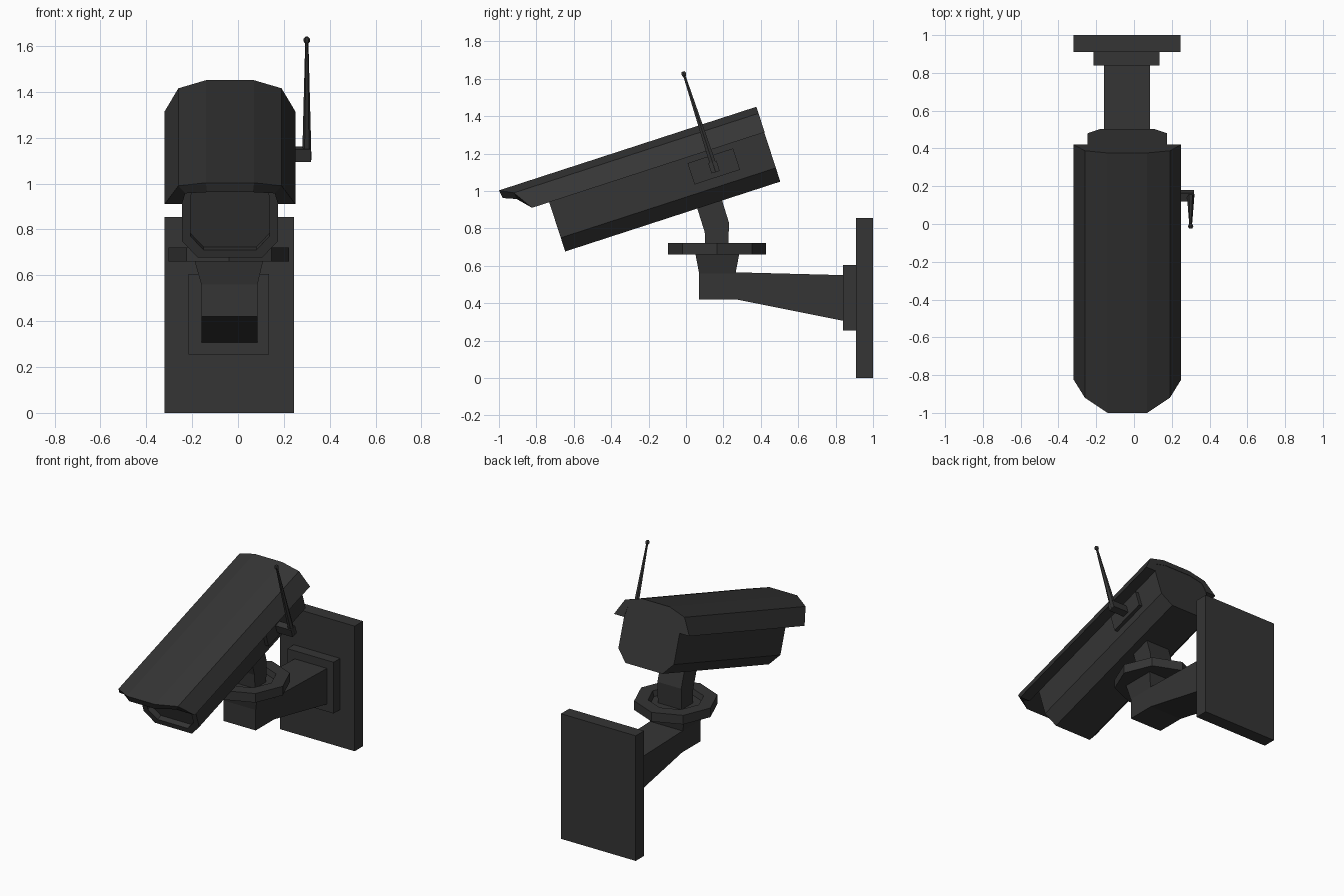
import bpy, bmesh
from math import radians, cos, sin, pi

if "Cube" in bpy.data.objects:
    bpy.data.objects.remove(bpy.data.objects["Cube"])

CX = -0.035          # centre line of the camera and bracket
TILT = radians(18)   # camera housing pitch

DARK = bpy.data.materials.new("dark_plastic")
DARK.diffuse_color = (0.035, 0.035, 0.035, 1)
DARK.use_nodes = True
DARK.node_tree.nodes["Principled BSDF"].inputs["Base Color"].default_value = DARK.diffuse_color


def loft(name, loops, tilt=0.0):
    """Skin a series of equal-length point loops and cap both ends."""
    bm = bmesh.new()
    rings = [[bm.verts.new(p) for p in loop] for loop in loops]
    for a, b in zip(rings, rings[1:]):
        n = len(a)
        for i in range(n):
            j = (i + 1) % n
            bm.faces.new((a[i], a[j], b[j], b[i]))
    bm.faces.new(rings[0])
    bm.faces.new(rings[-1])
    bmesh.ops.recalc_face_normals(bm, faces=bm.faces)
    me = bpy.data.meshes.new(name)
    bm.to_mesh(me)
    bm.free()
    me.materials.append(DARK)
    ob = bpy.data.objects.new(name, me)
    ob.rotation_euler.x = tilt
    bpy.context.collection.objects.link(ob)
    return ob


def rect(x0, x1, y0, y1, z):
    return [(x0, y0, z), (x1, y0, z), (x1, y1, z), (x0, y1, z)]


def box(name, x0, x1, y0, y1, z0, z1, tilt=0.0):
    return loft(name, [rect(x0, x1, y0, y1, z0), rect(x0, x1, y0, y1, z1)], tilt)


def ring(x, y, z, r, n):
    return [(x + r * cos(2 * pi * i / n), y + r * sin(2 * pi * i / n), z) for i in range(n)]


def side_profile(name, pts, x0, x1):
    return loft(name, [[(x, y, z) for y, z in pts] for x in (x0, x1)])


def mirrored(half):
    """Half section, centre first, mirrored about the camera's centre line."""
    return [(CX - x, y, z) for x, y, z in reversed(half)] + [(CX + x, y, z) for x, y, z in half]


# Wall mount
box("wall_plate", -0.32, 0.245, 0.91, 1.0, 0, 0.855)
box("arm_flange", -0.215, 0.135, 0.84, 0.915, 0.255, 0.605)
side_profile("arm", [(0.07, 0.42), (0.27, 0.42), (0.845, 0.305), (0.845, 0.55),
                     (0.27, 0.565), (0.07, 0.565)], -0.16, 0.085)
loft("arm_neck", [rect(-0.16, 0.085, 0.07, 0.265, 0.56), rect(-0.19, 0.11, 0.05, 0.285, 0.665)])

# Swivel disc with a recessed top, and the bent post standing in it
loft("swivel_disc", [ring(CX - 0.005, 0.167, z, r, 8) for r, z in
                     ((0.262, 0.66), (0.262, 0.722), (0.175, 0.722), (0.165, 0.685))])
side_profile("bent_post", [(0.105, 0.67), (0.225, 0.67), (0.23, 0.83), (0.18, 0.99),
                           (0.05, 0.94), (0.10, 0.78)], CX - 0.09, CX + 0.09)

# Camera body with a recessed front window (tilted frame: y along the body)
body_half = [(0.10, 1.235), (0.20, 1.2), (0.21, 1.12), (0.21, 0.92), (0.14, 0.843)]


def body_loop(y, s=1.0):
    mid = 1.04
    return mirrored([(x * s, y, mid + (z - mid) * s) for x, z in body_half])


loft("camera_body", [body_loop(0.804), body_loop(-0.405), body_loop(-0.405, 0.82),
                     body_loop(-0.365, 0.82)], TILT)

# Sun shield: thick hood wrapping the body, swept across its section, pointed front
outer = [(0.105, -0.641, 1.263), (0.225, -0.569, 1.226), (0.285, -0.502, 1.12)]
inner = [(0.10, -0.635, 1.218), (0.195, -0.565, 1.19), (0.209, -0.502, 1.12)]


def at_rear(half):
    return mirrored([(x, 0.806, z) for x, y, z in half])


loft("sun_shield", list(zip(mirrored(outer), at_rear(outer), at_rear(inner), mirrored(inner))), TILT)

# Antenna on the right side
box("antenna_plate", 0.165, 0.2, 0.363, 0.619, 0.97, 1.09, TILT)
box("antenna_stub", 0.19, 0.318, 0.468, 0.514, 0.998, 1.055, TILT)
loft("antenna_rod", [ring(0.3, 0.491, z, r, 6) for z, r in
                     ((1.0, 0.02), (1.06, 0.019), (1.545, 0.007))], TILT)
loft("antenna_tip", [ring(0.3, 0.491, z, r, 6) for z, r in
                     ((1.535, 0.008), (1.543, 0.014), (1.555, 0.014), (1.563, 0.008))], TILT)
